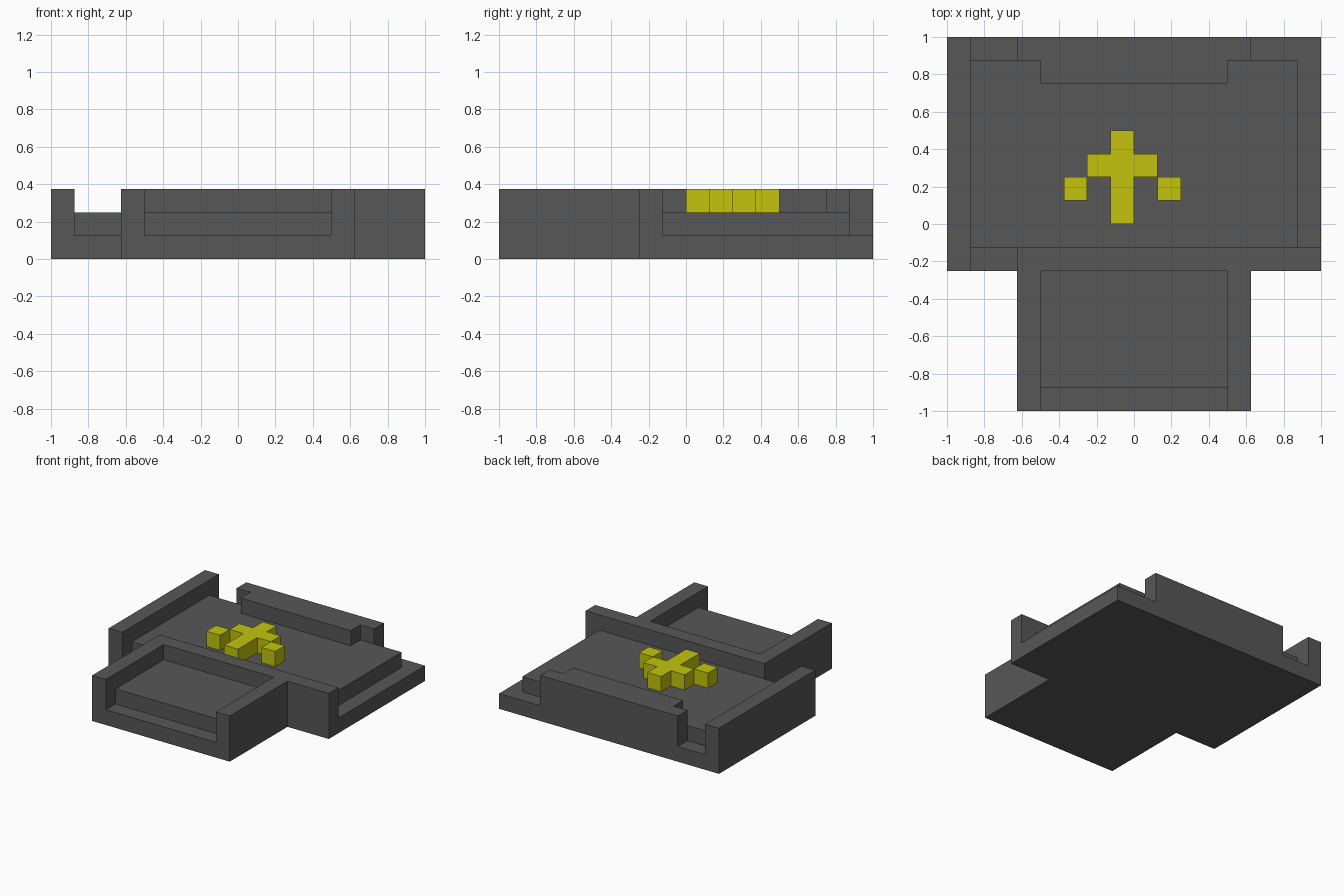
import bpy
import bmesh

cube = bpy.data.objects.get("Cube")
if cube:
    bpy.data.objects.remove(cube, do_unlink=True)

U = 0.125  # one block; all outlines below are counted in blocks


def make_material(name, rgb):
    mat = bpy.data.materials.new(name)
    mat.use_nodes = True
    colour = (*rgb, 1.0)
    mat.diffuse_color = colour
    bsdf = next(n for n in mat.node_tree.nodes if n.type == 'BSDF_PRINCIPLED')
    bsdf.inputs["Base Color"].default_value = colour
    bsdf.inputs["Roughness"].default_value = 0.8
    return mat


def slab(name, outline, z0, z1, mat):
    """Extrude a flat outline (in blocks) from height z0 to z1."""
    bm = bmesh.new()
    face = bm.faces.new([bm.verts.new((x * U, y * U, z0 * U)) for x, y in outline])
    top = bmesh.ops.extrude_face_region(bm, geom=[face])
    verts = [v for v in top["geom"] if isinstance(v, bmesh.types.BMVert)]
    bmesh.ops.translate(bm, verts=verts, vec=(0, 0, (z1 - z0) * U))
    bmesh.ops.recalc_face_normals(bm, faces=bm.faces)
    mesh = bpy.data.meshes.new(name)
    bm.to_mesh(mesh)
    bm.free()
    mesh.materials.append(mat)
    obj = bpy.data.objects.new(name, mesh)
    bpy.context.collection.objects.link(obj)
    return obj


def rect(x0, y0, x1, y1):
    return [(x0, y0), (x1, y0), (x1, y1), (x0, y1)]


grey = make_material("dark grey", (0.095, 0.095, 0.095))
yellow = make_material("yellow", (0.55, 0.55, 0.004))

# T-shaped base plate
slab("base_plate", [(-5, -8), (5, -8), (5, -2), (8, -2), (8, 8),
                    (-8, 8), (-8, -2), (-5, -2)], 0, 1, grey)

# Raised floors of the main deck and the front tray
slab("main_deck", rect(-7, -1, 7, 7), 1, 2, grey)
slab("tray_floor", rect(-4, -7, 4, -2), 1, 2, grey)

# Tray side arms joined to the cross wall
slab("front_wall", [(-5, -8), (-4, -8), (-4, -2), (4, -2), (4, -8), (5, -8),
                    (5, -2), (8, -2), (8, -1), (-5, -1)], 1, 3, grey)

# Side wall and stepped back wall
slab("side_wall", rect(-8, -2, -7, 8), 1, 3, grey)
slab("back_wall", [(-4, 6), (4, 6), (4, 7), (5, 7), (5, 8),
                   (-5, 8), (-5, 7), (-4, 7)], 1, 3, grey)

# Raised yellow emblem: a cross with a block at each wing tip
slab("emblem_cross", [(-1, 0), (0, 0), (0, 2), (1, 2), (1, 3), (0, 3),
                      (0, 4), (-1, 4), (-1, 3), (-2, 3), (-2, 2), (-1, 2)],
     2, 3, yellow)
for side, x in (("left", 1), ("right", -3)):
    slab("emblem_tip_" + side, rect(x, 1, x + 1, 2), 2, 3, yellow)
